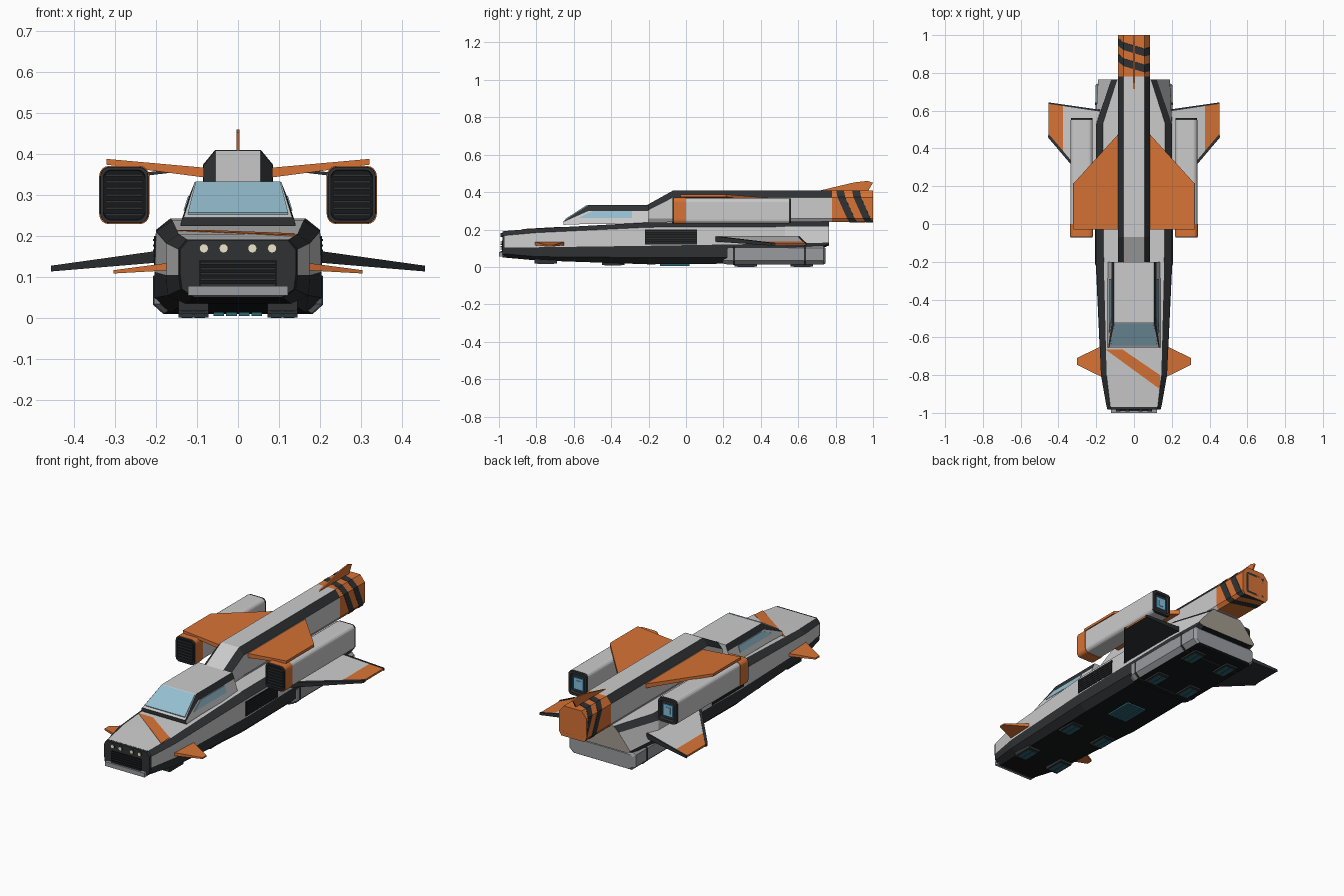
import bpy, bmesh
from math import cos, sin, pi

if "Cube" in bpy.data.objects:
    bpy.data.objects.remove(bpy.data.objects["Cube"])

def mat(name, r, g, b):
    m = bpy.data.materials.new(name)
    m.diffuse_color = (r, g, b, 1)
    m.use_nodes = True
    m.node_tree.nodes["Principled BSDF"].inputs["Base Color"].default_value = m.diffuse_color
    return m

W = mat("light_paint", .68, .68, .69)
G = mat("mid_grey", .32, .33, .35)
D = mat("dark_trim", .028, .031, .034)
K = mat("black", .008, .009, .01)
O = mat("orange_paint", .68, .17, .035)
B = mat("glass_blue", .30, .52, .63)
E = mat("engine_glow", .15, .55, .85)
T = mat("teal_pad", .025, .13, .17)
L = mat("lamp_cream", .85, .8, .6)
R = mat("beige_plate", .36, .33, .28)

def mesh(name, verts, faces, mats, mirror=False):
    """faces: list of index tuples, mats: one material or one per face"""
    me = bpy.data.meshes.new(name)
    bm = bmesh.new()
    vs = [bm.verts.new(v) for v in verts]
    if not isinstance(mats, list):
        mats = [mats] * len(faces)
    slots = list(dict.fromkeys(mats))
    for f, m in zip(faces, mats):
        bm.faces.new([vs[i] for i in f]).material_index = slots.index(m)
    bmesh.ops.recalc_face_normals(bm, faces=bm.faces)
    bm.to_mesh(me)
    bm.free()
    for m in slots:
        me.materials.append(m)
    ob = bpy.data.objects.new(name, me)
    bpy.context.collection.objects.link(ob)
    if mirror:
        ob.modifiers.new("mirror", 'MIRROR')
    return ob

def loft(name, rings, cols, caps, mirror=False):
    """skin closed rings of 3D points; cols = material per column; caps = (first, last)"""
    n = len(rings[0])
    faces, mats = [], []
    for r in range(len(rings) - 1):
        for i in range(n):
            j = (i + 1) % n
            faces.append((r*n + i, r*n + j, (r+1)*n + j, (r+1)*n + i))
            mats.append(cols[i] if isinstance(cols, list) else cols)
    last = (len(rings) - 1) * n
    faces += [tuple(range(n)), tuple(range(last, last + n))]
    return mesh(name, [p for r in rings for p in r], faces, mats + list(caps), mirror)

def sym(y, half):
    """full ring at y from right half points, listed top to bottom"""
    return [(x, y, z) for x, z in half] + [(-x, y, z) for x, z in reversed(half)]

def symcols(side, bottom, top):
    return side + [bottom] + side[::-1] + [top]

def box(name, x0, x1, y0, y1, z0, z1, m, mirror=False):
    a = [(x0, y0, z0), (x1, y0, z0), (x1, y0, z1), (x0, y0, z1)]
    return loft(name, [a, [(x, y1, z) for x, y, z in a]], m, (m, m), mirror)

def plate(name, outline, top, bot, m, under=None, mirror=True):
    """wing slab: xy outline, top/bot = (x0, z0, x1, z1) linear heights along x"""
    z = lambda f, x: f[1] + (f[3] - f[1]) * (x - f[0]) / (f[2] - f[0])
    return loft(name, [[(x, y, z(bot, x)) for x, y in outline], [(x, y, z(top, x)) for x, y in outline]],
                m, (under or m, m), mirror)

def rrect(y, cx, cz, hw, hh, r, n=4):
    """rounded rectangle ring"""
    pts = []
    for k, (sx, sz) in enumerate([(1, 1), (-1, 1), (-1, -1), (1, -1)]):
        for i in range(n + 1):
            a = pi/2 * (k + i/n)
            pts.append((cx + sx*(hw - r) + r*cos(a), y, cz + sz*(hh - r) + r*sin(a)))
    return pts

# Main hull: y, then deck, shoulder, waist, lower and bottom edges
hull = [(-.97, [(.125, .192), (.145, .168), (.145, .105), (.14, .07), (.11, .05)]),
        (-.80, [(.145, .205), (.175, .183), (.175, .105), (.172, .055), (.13, .035)]),
        (-.20, [(.16, .238), (.2, .212), (.203, .113), (.203, .05), (.165, .014)]),
        (.53, [(.165, .243), (.2, .215), (.203, .125), (.203, .05), (.165, .02)]),
        (.765, [(.09, .243), (.12, .215), (.19, .13), (.185, .122), (.16, .115)])]
loft("hull", [sym(y, h) for y, h in hull], symcols([D, W, D, D], K, W), (D, R))
# Nose frame, grille, lamps and bumper
nose = hull[0][1]
loft("nose_frame", [sym(-.965, nose), sym(-.982, [(x*.97, z*.98 + .002) for x, z in nose])], D, (D, D))
box("grille_back", -.095, .095, -.985, -.97, .075, .142, K)
for i in range(5):
    box(f"grille_slat_{i}", -.092, .092, -.991, -.98, .079 + i*.013, .085 + i*.013, D)
box("bumper", -.122, .122, -1, -.95, .055, .079, G)
for i, x in enumerate((.035, .083)):
    c = [(x + .011*cos(a*pi/8), -.992, .17 + .011*sin(a*pi/8)) for a in range(16)]
    loft(f"headlamp_{i}", [c, [(p[0], -.975, p[2]) for p in c]], D, (L, D), True)
# Diagonal stripe on the nose deck
dz = lambda y: .205 + (y + .8) * .055
stripe = [(-.15, -.665), (-.06, -.665), (.138, -.80), (.138, -.875)]
loft("nose_stripe", [[(x, y, dz(y) - .004) for x, y in stripe], [(x, y, dz(y) + .002) for x, y in stripe]], O, (O, O))

# Side intakes with slats
box("side_intake", .19, .2045, -.22, .06, .12, .2, K, True)
for i in range(6):
    box(f"intake_slat_{i}", .2, .2065, -.215, .055, .125 + i*.0125, .13 + i*.0125, D, True)

# Cockpit
cab = [(.105, .332), (.118, .3), (.14, .23)]
loft("cabin", [sym(-.655, [(.132, .245), (.137, .24), (.14, .225)]), sym(-.52, cab), sym(-.2, cab)],
     symcols([D, W], W, W), (D, W))
wind = [(-.122, -.642, .2535), (.122, -.642, .2535), (.103, -.525, .3290), (-.103, -.525, .3290)]
loft("windscreen", [[(x, y, z - .004) for x, y, z in wind], [(x, y - .002, z + .004) for x, y, z in wind]], B, (B, B))
win = [(-.575, .262), (-.5, .298), (-.29, .298), (-.29, .262)]
sx = lambda z: .118 + (.3 - z) * .314
loft("side_window", [[(sx(z) + d, y, z) for y, z in win] for d in (-.008, .003)], B, (B, B), True)

# Dorsal spine with striped tail
sp = [(.055, .408), (.084, .372), (.084, .26), (.07, .24)]
low = [(.055, .33), (.084, .3), (.084, .26), (.07, .235)]
loft("spine", [sym(-.21, low), sym(-.07, sp), sym(.78, sp)], symcols([D, W, W], G, W), (W, D))
loft("spine_tail", [sym(.78, sp), sym(1, sp)], O, (O, O))
for i, y0 in enumerate((.82, .905)):
    ring = [(x*1.02, z + (.0015 if z > .3 else -.0015)) for x, z in sp]
    slant = lambda w: [(x, min(.999, y0 + w + (.408 - z)*.45 - x*.3), z) for x, _, z in sym(0, ring)]
    loft(f"tail_stripe_{i}", [slant(0), slant(.04)], D, (D, D))
fin = [(.68, .4), (.9, .452), (.97, .46), (1, .45), (.97, .4)]
loft("tail_fin", [[(x, y, z) for y, z in fin] for x in (-.004, .004)], O, (O, O))

def nozzle(name, y, cx, cz, hw, hh, r, mirror):
    """recessed rear exhaust with glowing core"""
    loft(name, [rrect(y - .02, cx, cz, hw, hh, r), rrect(y, cx, cz, hw, hh, r),
                rrect(y, cx, cz, hw*.8, hh*.8, r*.8), rrect(y - .018, cx, cz, hw*.7, hh*.7, r*.7)],
         D, (D, K), mirror)
    box(name + "_glow", cx - hw*.5, cx + hw*.5, y - .03, y - .008, cz - hw*.55, cz + hw*.55, E, mirror)
    box(name + "_core", cx - hw*.25, cx + hw*.25, y - .03, y - .005, cz - hw*.3, cz + hw*.3, B, mirror)

nozzle("spine_nozzle", 1, 0, .32, .06, .062, .012, False)

# Engine nacelles
NX, NZ = .277, .3
loft("nacelle", [rrect(-.0, NX, NZ, .058, .068, .022), rrect(.55, NX, NZ, .058, .068, .022)], W, (W, D), True)
loft("nacelle_cowl", [rrect(.0, NX, NZ, .061, .071, .024), rrect(-.065, NX, NZ, .061, .071, .024)], O, (O, O), True)
loft("nacelle_intake", [rrect(-.06, NX, NZ, .059, .069, .023), rrect(-.072, NX, NZ, .058, .068, .022),
     rrect(-.072, NX, NZ, .051, .061, .018), rrect(-.066, NX, NZ, .05, .06, .018)], D, (D, K), True)
for i in range(7):
    z = NZ - .051 + i*.016
    box(f"nacelle_slat_{i}", NX - .046, NX + .046, -.0705, -.06, z, z + .006, D, True)
nozzle("nacelle_nozzle", .562, NX, NZ, .056, .066, .02, True)

# Upper wings and their braces
plate("upper_wing", [(.075, .485), (.32, .215), (.32, -.03), (.075, -.03)],
      (.075, .366, .32, .388), (.075, .342, .32, .374), O)
plate("wing_brace", [(.15, .3), (.25, .3), (.25, 0), (.15, 0)], (.15, .364, .25, .352), (.15, .356, .25, .344), D)

# Lower wings: light panel, orange tip, dark leading and trailing edges
top, bot = (.19, .163, .455, .126), (.19, .138, .455, .116)
up = lambda f, d: (f[0], f[1] + d, f[2], f[3] + d)
plate("lower_wing", [(.18, .6), (.375, .63), (.375, .372), (.18, .142)], top, bot, W, D)
plate("lower_wing_tip", [(.375, .63), (.452, .64), (.452, .463), (.375, .372)], top, bot, O, D)
plate("wing_front_edge", [(.18, .155), (.453, .478), (.455, .458), (.338, .32), (.18, .132)],
      up(top, .002), up(bot, -.002), D)
plate("wing_rear_edge", [(.18, .595), (.453, .636), (.453, .644), (.18, .605)], up(top, .002), up(bot, -.002), D)

# Canards
plate("canard", [(.16, -.645), (.18, -.65), (.303, -.71), (.303, -.745), (.16, -.815)],
      (.16, .136, .303, .117), (.16, .117, .303, .109), O)

# Belly cargo block with seams
blk = [(.19, .112), (.205, .1), (.205, .035), (.18, .012)]
slim = [(.18, .1), (.19, .09), (.19, .035), (.17, .018)]
loft("cargo_block", [sym(.2, slim), sym(.225, blk), sym(.735, blk), sym(.745, slim)],
     symcols([G, G, G], K, G), (D, G))
for i, y in enumerate((.25, .63)):
    band = [(x*1.01, z + (.002 if z > .06 else -.002)) for x, z in blk]
    loft(f"cargo_seam_{i}", [sym(y, band), sym(y + .012, band)], D, (D, D))

# Underside hover pads
for i, (y, z) in enumerate([(-.75, .016), (-.39, .008), (.32, 0), (.62, 0)]):
    box(f"pad_frame_{i}", .072, .145, y - .06, y + .06, z + .002, z + .04, D, True)
    for k in (0, 1):
        box(f"pad_cell_{i}_{k}", .08 + k*.031, .106 + k*.031, y - .045, y + .045, z, z + .02, T, True)
for k in range(4):
    box(f"centre_pad_{k}", -.06 + k*.031, -.034 + k*.031, -.14, .02, .006, .03, T)
